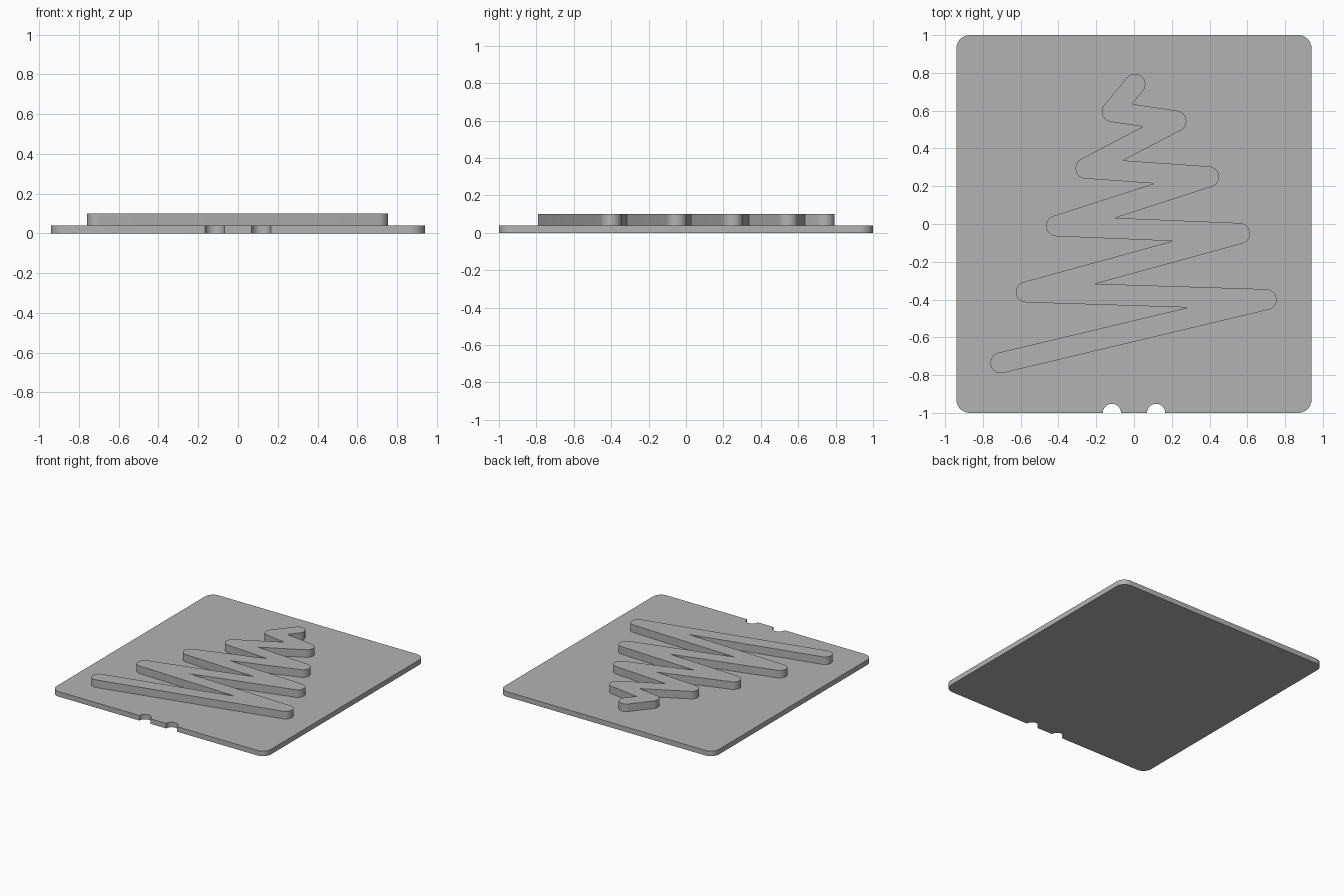
import bpy, bmesh, math
from mathutils import Vector

if "Cube" in bpy.data.objects:
    bpy.data.objects.remove(bpy.data.objects["Cube"])

grey = bpy.data.materials.new("plain_grey")
grey.diffuse_color = (0.45, 0.45, 0.45, 1)
grey.use_nodes = True
grey.node_tree.nodes["Principled BSDF"].inputs["Base Color"].default_value = grey.diffuse_color


def arc(cx, cy, r, a0, a1, n):
    """Points on an arc, angles in radians."""
    return [(cx + r * math.cos(a0 + (a1 - a0) * i / n),
             cy + r * math.sin(a0 + (a1 - a0) * i / n)) for i in range(n + 1)]


def slab(name, outline, z0, z1):
    """Extrude a counter-clockwise outline from z0 to z1."""
    bm = bmesh.new()
    face = bm.faces.new([bm.verts.new((x, y, z0)) for x, y in outline])
    top = bmesh.ops.extrude_face_region(bm, geom=[face], use_keep_orig=True)["geom"]
    for v in top:
        if isinstance(v, bmesh.types.BMVert):
            v.co.z = z1
    bmesh.ops.recalc_face_normals(bm, faces=bm.faces)
    mesh = bpy.data.meshes.new(name)
    bm.to_mesh(mesh)
    bm.free()
    mesh.materials.append(grey)
    obj = bpy.data.objects.new(name, mesh)
    bpy.context.collection.objects.link(obj)
    bpy.ops.object.select_all(action="DESELECT")
    obj.select_set(True)
    bpy.context.view_layer.objects.active = obj
    bpy.ops.object.shade_smooth_by_angle(angle=math.radians(30))
    return obj


# Base plate: rounded corners and two half-round notches in the front edge
W, H, R = 0.94, 1.0, 0.07
pi = math.pi
plate = arc(-W + R, -H + R, R, pi, 1.5 * pi, 12)
for x in (-0.117, 0.117):
    plate += arc(x, -H, 0.048, pi, 0, 20)
plate += arc(W - R, -H + R, R, -pi / 2, 0, 12)
plate += arc(W - R, H - R, R, 0, pi / 2, 12)
plate += arc(-W + R, H - R, R, pi / 2, pi, 12)
slab("base_plate", plate, 0, 0.04)

# Zigzag tree: a round-ended stroke along a path, sharp on inner corners
path = [Vector(p) for p in (
    (0.005, 0.74), (-0.115, 0.595), (0.222, 0.545), (-0.255, 0.295),
    (0.395, 0.25), (-0.41, -0.01), (0.56, -0.05), (-0.57, -0.36),
    (0.70, -0.40), (-0.705, -0.735))]
r = 0.055
loop = path + path[-2:0:-1]          # down one side and back up the other
outline = []
for i, p in enumerate(loop):
    d0 = (p - loop[i - 1]).normalized()
    d1 = (loop[(i + 1) % len(loop)] - p).normalized()
    cross, dot = d0.x * d1.y - d0.y * d1.x, d0.dot(d1)
    turn = pi if dot < -0.99999 else math.atan2(cross, dot)
    a0 = math.atan2(d0.y, d0.x) - pi / 2    # right-hand offset direction
    if turn > 0:
        outline += arc(p.x, p.y, r, a0, a0 + turn, 16)
    else:
        m, a = r / math.cos(turn / 2), a0 + turn / 2
        outline.append((p.x + m * math.cos(a), p.y + m * math.sin(a)))
slab("zigzag_tree", outline, 0.04, 0.1)
